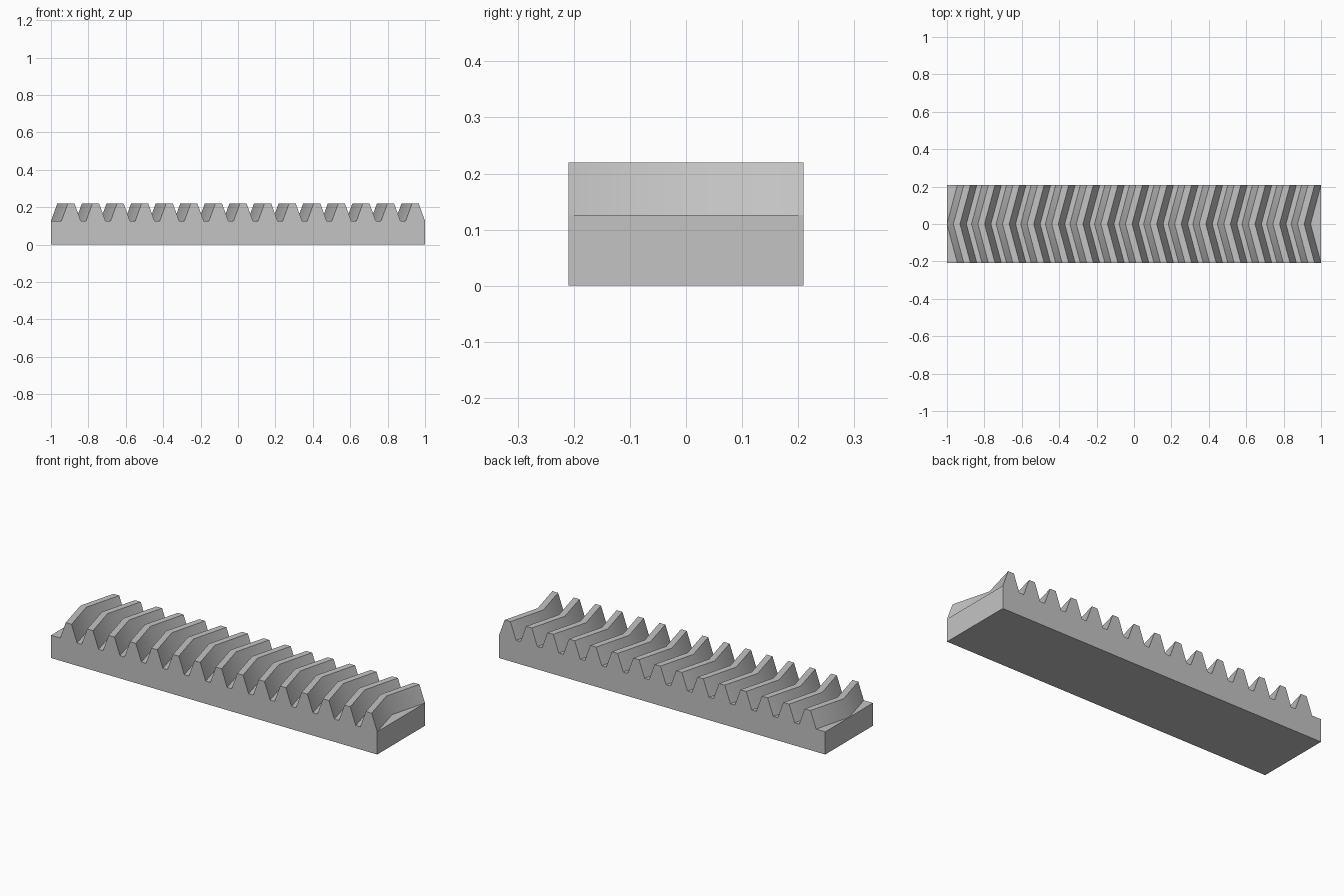
import bpy
import bmesh
import math

cube = bpy.data.objects.get("Cube")
if cube:
    bpy.data.objects.remove(cube, do_unlink=True)

# Rack proportions
TEETH = 15
HALF_WIDTH = 0.209
FLOOR, TOP = 0.126, 0.22
SWEEP = HALF_WIDTH * math.tan(math.radians(15))
FLANK = (TOP - FLOOR) * math.tan(math.radians(20))
ROOT_SHARE = 0.79                                   # tooth root width per pitch
PITCH = (2 - SWEEP) / (TEETH - 1 + ROOT_SHARE)
ROOT = PITCH * ROOT_SHARE


def rack_profile(shift):
    """Outline of the rack in x and z, with its teeth moved along x."""
    points = [(-1, 0), (-1, FLOOR)]
    for i in range(TEETH):
        x = -1 + shift + i * PITCH
        points += [(x, FLOOR), (x + FLANK, TOP),
                   (x + ROOT - FLANK, TOP), (x + ROOT, FLOOR)]
    return points + [(1, FLOOR), (1, 0)]


# Loft front, middle and back outlines into a herringbone rack
bm = bmesh.new()
sections = []
for y, shift in ((-HALF_WIDTH, SWEEP), (0, 0), (HALF_WIDTH, SWEEP)):
    sections.append([bm.verts.new((x, y, z)) for x, z in rack_profile(shift)])
for near, far in zip(sections, sections[1:]):
    for i in range(len(near)):
        j = (i + 1) % len(near)
        bm.faces.new((near[i], near[j], far[j], far[i]))
bm.faces.new(sections[0])
bm.faces.new(sections[-1])
bmesh.ops.remove_doubles(bm, verts=bm.verts, dist=0.0001)
bmesh.ops.recalc_face_normals(bm, faces=bm.faces)

mesh = bpy.data.meshes.new("herringbone_rack")
bm.to_mesh(mesh)
bm.free()
rack = bpy.data.objects.new("herringbone_rack", mesh)
bpy.context.collection.objects.link(rack)

# Plain grey metal
grey = bpy.data.materials.new("grey_metal")
grey.use_nodes = True
colour = (0.55, 0.55, 0.55, 1)
grey.diffuse_color = colour
grey.node_tree.nodes["Principled BSDF"].inputs["Base Color"].default_value = colour
mesh.materials.append(grey)

# Soft bend along the middle of each tooth, crisp edges elsewhere
bpy.ops.object.select_all(action="DESELECT")
rack.select_set(True)
bpy.context.view_layer.objects.active = rack
bpy.ops.object.shade_smooth_by_angle(angle=math.radians(32))
